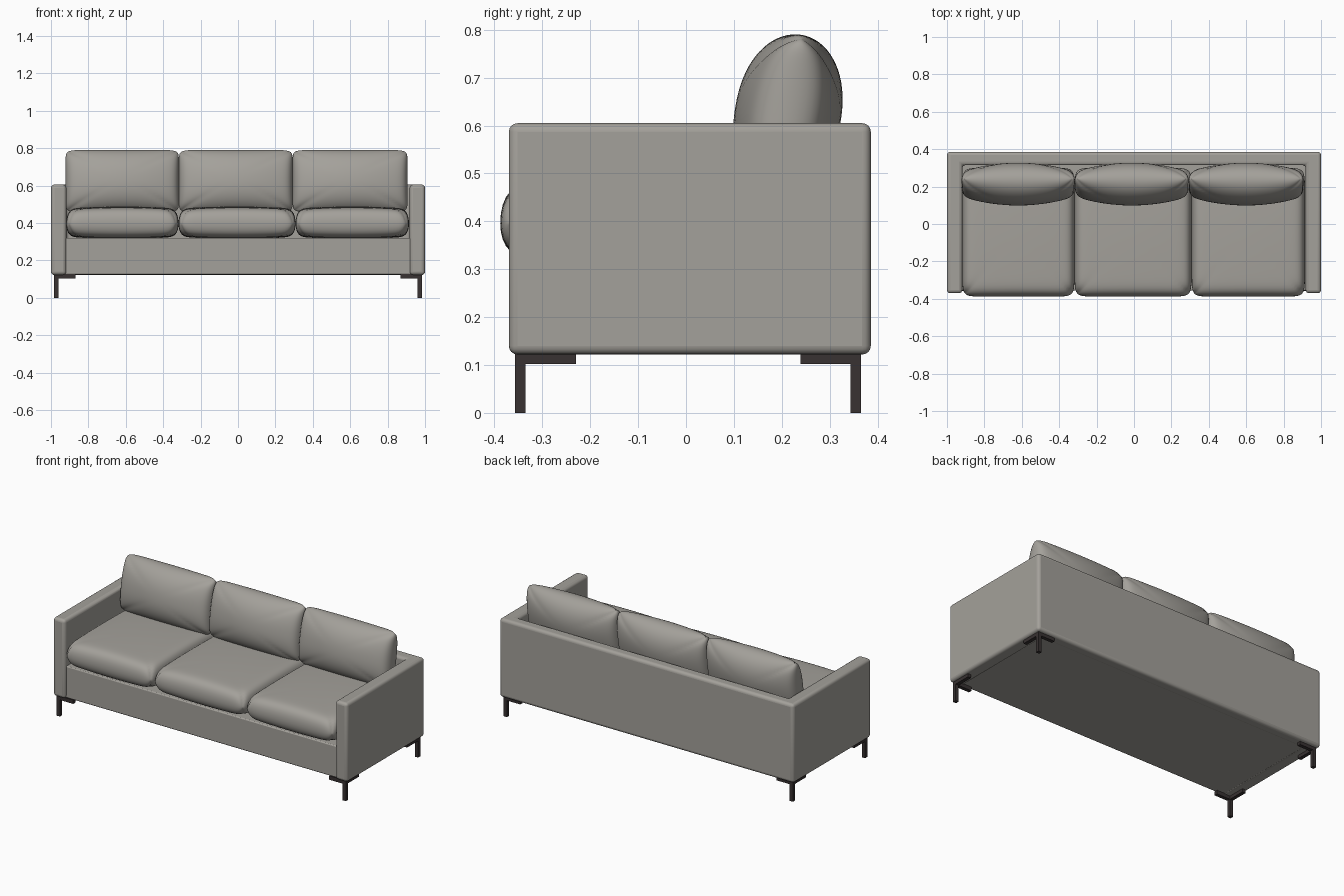
import bpy, bmesh, math
from mathutils import Matrix

if "Cube" in bpy.data.objects:
    bpy.data.objects.remove(bpy.data.objects["Cube"])


def material(name, rgb):
    m = bpy.data.materials.new(name)
    m.diffuse_color = (*rgb, 1)
    m.use_nodes = True
    m.node_tree.nodes["Principled BSDF"].inputs["Base Color"].default_value = m.diffuse_color
    return m


FABRIC = material("warm grey fabric", (0.37, 0.355, 0.325))
METAL = material("dark metal", (0.040, 0.032, 0.032))


def finish(bm, name, mat, bevel=0, segments=4, angle=40):
    bmesh.ops.recalc_face_normals(bm, faces=bm.faces)
    me = bpy.data.meshes.new(name)
    bm.to_mesh(me)
    bm.free()
    me.materials.append(mat)
    ob = bpy.data.objects.new(name, me)
    bpy.context.collection.objects.link(ob)
    if bevel:
        b = ob.modifiers.new("soft edges", 'BEVEL')
        b.width, b.segments = bevel, segments
    bpy.ops.object.select_all(action='DESELECT')
    ob.select_set(True)
    bpy.context.view_layer.objects.active = ob
    bpy.ops.object.shade_smooth_by_angle(angle=math.radians(angle))
    return ob


def add_box(bm, lo, hi):
    c = [(a + b) / 2 for a, b in zip(lo, hi)]
    s = [abs(b - a) for a, b in zip(lo, hi)]
    bmesh.ops.create_cube(bm, size=1, matrix=Matrix.Translation(c) @ Matrix.Diagonal((*s, 1)))


def cushion(name, matrix, hx, hy, top, bottom, corner, qx, qy, edge_x, edge_y, n=36):
    """Pillow: two domed sheets over a rounded outline, welded at the rim."""
    bm = bmesh.new()
    t = [math.sin(math.pi / 2 * (2 * i / n - 1)) for i in range(n + 1)]

    def fall(a, q, edge):
        return (edge + (1 - edge) * (1 - a * a)) * math.sqrt(max(0, 1 - abs(a) ** q))

    for side in (top, -bottom):
        rows = []
        for v in t:
            row = []
            for u in t:
                m = max(abs(u), abs(v))
                k = m / (abs(u) ** corner + abs(v) ** corner) ** (1 / corner) if m > 1e-6 else 1
                z = side * fall(u, qx, edge_x) * fall(v, qy, edge_y)
                row.append(bm.verts.new((u * k * hx, v * k * hy, z)))
            rows.append(row)
        for j in range(n):
            for i in range(n):
                bm.faces.new((rows[j][i], rows[j][i + 1], rows[j + 1][i + 1], rows[j + 1][i]))
    bmesh.ops.remove_doubles(bm, verts=bm.verts, dist=1e-5)
    bm.transform(matrix)
    return finish(bm, name, FABRIC, angle=80)


# Arms and back: one U-shaped shell
bm = bmesh.new()
outline = [(-1, -.37), (-.918, -.37), (-.918, .315), (.918, .315),
           (.918, -.37), (1, -.37), (1, .386), (-1, .386)]
face = bm.faces.new([bm.verts.new((x, y, .122)) for x, y in outline])
up = bmesh.ops.extrude_face_region(bm, geom=[face])
bmesh.ops.translate(bm, vec=(0, 0, .483), verts=[g for g in up["geom"] if isinstance(g, bmesh.types.BMVert)])
finish(bm, "arms_and_back", FABRIC, bevel=.018)

# Base under the cushions
bm = bmesh.new()
add_box(bm, (-.93, -.355, .125), (.93, .33, .32))
finish(bm, "base", FABRIC, bevel=.006, segments=2)

# Seat and back cushions
seat_edges = [-.918, -.318, .308, .914]
back_edges = [-.922, -.316, .292, .906]
for i, label in enumerate(("left", "middle", "right")):
    a, b = seat_edges[i:i + 2]
    cushion(f"seat_cushion_{label}", Matrix.Translation(((a + b) / 2, -.044, .396)),
            (b - a) / 2, .344, .092, .08, 14, 18, 16, .88, .9)
    a, b = back_edges[i:i + 2]
    lean = Matrix.Translation(((a + b) / 2, .213, .624)) @ Matrix.Rotation(math.radians(80), 4, 'X')
    cushion(f"back_cushion_{label}", lean, (b - a) / 2, .168, .111, .111, 14, 20, 2.2, .55, 1)

# Legs: post with an L-shaped bracket at each corner
for sx, side in ((-1, "left"), (1, "right")):
    for y, d, end in ((-.357, 1, "front"), (.366, -1, "back")):
        bm = bmesh.new()
        x = sx * .983
        add_box(bm, (x, y, 0), (x - sx * .022, y + d * .022, .126))
        add_box(bm, (x, y + d * .022, .102), (x - sx * .022, y + d * .127, .126))
        add_box(bm, (x - sx * .022, y, .102), (x - sx * .113, y + d * .022, .126))
        finish(bm, f"{end}_{side}_leg", METAL, angle=30)
